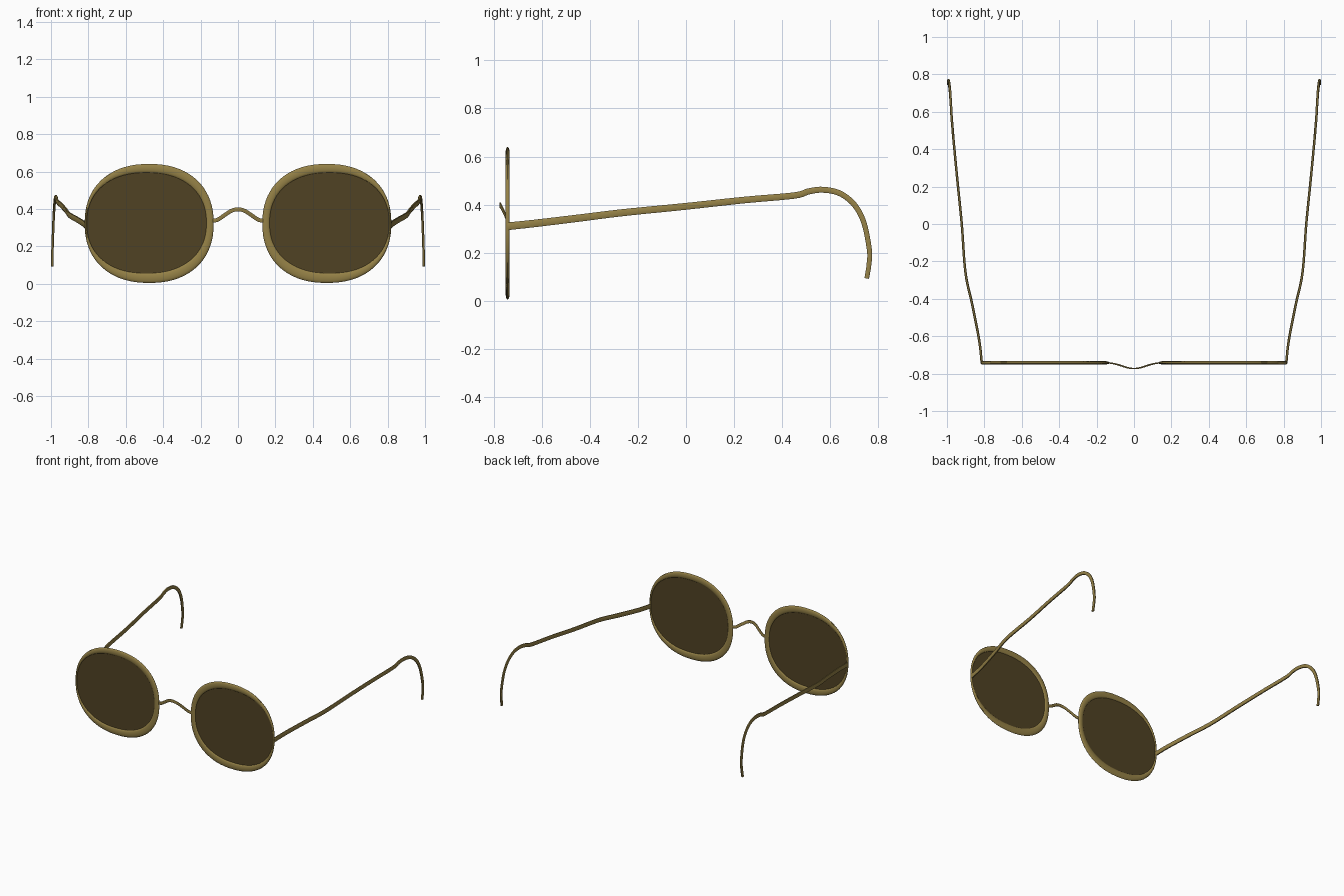
import bpy, bmesh, math
from mathutils import Vector

if "Cube" in bpy.data.objects:
    bpy.data.objects.remove(bpy.data.objects["Cube"])

def material(name, rgb):
    m = bpy.data.materials.new(name)
    m.diffuse_color = (*rgb, 1)
    m.use_nodes = True
    m.node_tree.nodes["Principled BSDF"].inputs["Base Color"].default_value = m.diffuse_color
    return m

GOLD = material("antique gold", (0.30, 0.22, 0.062))
BROWN = material("dark brown glass", (0.080, 0.054, 0.017))
FRONT_Y = -0.742

def finish(bm, name, mat):
    bmesh.ops.recalc_face_normals(bm, faces=bm.faces)
    me = bpy.data.meshes.new(name)
    bm.to_mesh(me)
    bm.free()
    me.materials.append(mat)
    ob = bpy.data.objects.new(name, me)
    bpy.context.collection.objects.link(ob)
    bpy.ops.object.select_all(action='DESELECT')
    ob.select_set(True)
    bpy.context.view_layer.objects.active = ob
    bpy.ops.object.shade_smooth_by_angle(angle=math.radians(35))
    return ob

def oval(cx, cz, rx, rz, a, n=2.25):
    """Point on a slightly squared oval."""
    c, s = math.cos(a), math.sin(a)
    return Vector((cx + rx * math.copysign(abs(c) ** (2 / n), c), 0,
                   cz + rz * math.copysign(abs(s) ** (2 / n), s)))

def bridge_rings(bm, rings, closed):
    k = len(rings[0])
    for i in range(len(rings) - (0 if closed else 1)):
        a, b = rings[i], rings[(i + 1) % len(rings)]
        for j in range(k):
            bm.faces.new((a[j], a[(j + 1) % k], b[(j + 1) % k], b[j]))

def smooth_path(pts, steps=6):
    """Catmull-Rom curve through the points."""
    p = [Vector(q) for q in pts]
    p = [2 * p[0] - p[1]] + p + [2 * p[-1] - p[-2]]
    out = []
    for i in range(1, len(p) - 2):
        a, b, c, d = p[i - 1:i + 3]
        for s in range(steps):
            t = s / steps
            out.append(0.5 * (2 * b + (c - a) * t + (2 * a - 5 * b + 4 * c - d) * t ** 2
                              + (3 * b - a - 3 * c + d) * t ** 3))
    return out + [p[-2]]

def wire(name, path, side_axis, thick, h0, h1):
    """Sweep a flat chamfered bar along a path, tapering its height."""
    bm = bmesh.new()
    section = [(1, .6), (.6, 1), (-.6, 1), (-1, .6), (-1, -.6), (-.6, -1), (.6, -1), (1, -.6)]
    rings = []
    for i, p in enumerate(path):
        tan = (path[min(i + 1, len(path) - 1)] - path[max(i - 1, 0)]).normalized()
        side = Vector(side_axis)
        side = (side - tan * side.dot(tan)).normalized()
        up = tan.cross(side)
        h = h0 + (h1 - h0) * i / (len(path) - 1)
        rings.append([bm.verts.new(p + side * u * thick / 2 + up * v * h / 2) for u, v in section])
    bridge_rings(bm, rings, False)
    bm.faces.new(rings[0])
    bm.faces.new(rings[-1])
    return finish(bm, name, GOLD)

N = 72
for label, s in (("left", -1), ("right", 1)):
    # Rim: rounded band, narrower on the temple side
    bm = bmesh.new()
    rings = []
    for i in range(N):
        a = math.tau * i / N
        outer = oval(s * 0.475, 0.3225, 0.345, 0.318, a)
        inner = oval(s * 0.489, 0.325, 0.319, 0.268, a)
        ring = []
        for j in range(12):
            b = math.tau * j / 12
            p = inner.lerp(outer, 0.5 + 0.5 * math.cos(b))
            p.y = FRONT_Y + 0.0085 * math.sin(b)
            ring.append(bm.verts.new(p))
        rings.append(ring)
    bridge_rings(bm, rings, True)
    finish(bm, label + "_rim", GOLD)

    # Lens: thin disc reaching into the rim
    bm = bmesh.new()
    rings = []
    for y in (-0.002, 0.002):
        rings.append([])
        for i in range(N):
            p = oval(s * 0.489, 0.325, 0.322, 0.272, math.tau * i / N)
            p.y = FRONT_Y + y
            rings[-1].append(bm.verts.new(p))
    bridge_rings(bm, rings, False)
    bm.faces.new(rings[0])
    bm.faces.new(rings[1])
    finish(bm, label + "_lens", BROWN)

    # Temple arm with ear hook
    arm = [(.814, -.742, .31), (.828, -.62, .323), (.865, -.43, .346), (.901, -.26, .367),
           (.921, 0, .393), (.945, .24, .419), (.965, .45, .438), (.970, .51, .455),
           (.975, .57, .462), (.979, .64, .447), (.983, .70, .40), (.987, .74, .325),
           (.991, .763, .21), (.993, .761, .15), (.994, .752, .093)]
    wire(label + "_temple", smooth_path([(s * x, y, z) for x, y, z in arm]),
         (1, 0, 0), 0.013, 0.032, 0.019)

# Nose bridge: arched and pushed forward in the middle
half = [(.145, FRONT_Y, .335), (.11, -.746, .342), (.07, -.757, .368), (.035, -.768, .390)]
pts = [(-x, y, z) for x, y, z in half] + [(0, -.773, .398)] + half[::-1]
wire("nose_bridge", smooth_path(pts), (0, 1, 0), 0.007, 0.021, 0.021)
